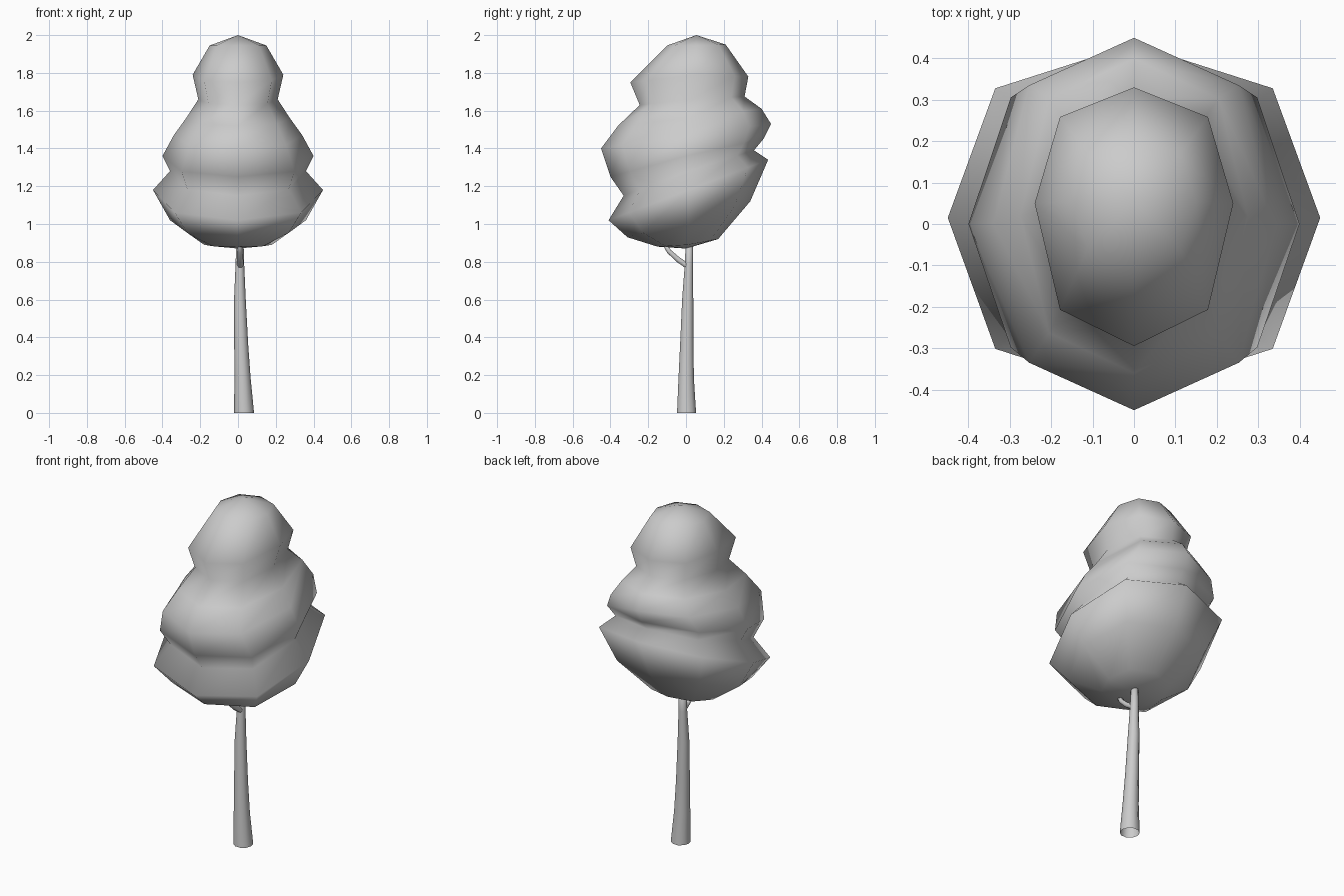
import bpy, bmesh, math
from mathutils import Vector

if "Cube" in bpy.data.objects:
    bpy.data.objects.remove(bpy.data.objects["Cube"])


def finish(bm, name, angle=180):
    bmesh.ops.recalc_face_normals(bm, faces=bm.faces)
    me = bpy.data.meshes.new(name)
    bm.to_mesh(me)
    bm.free()
    ob = bpy.data.objects.new(name, me)
    bpy.context.collection.objects.link(ob)
    for p in me.polygons:
        p.use_smooth = True
    return ob


def bridge(bm, a, b):
    n = len(a)
    for i in range(n):
        bm.faces.new((a[i], a[(i + 1) % n], b[(i + 1) % n], b[i]))


def fan(bm, ring, pole):
    v = bm.verts.new(pole)
    n = len(ring)
    for i in range(n):
        bm.faces.new((ring[i], ring[(i + 1) % n], v))


def crown_ring(bm, fy, fz, by, bz, sx, sy, sz):
    """Tilted eight-sided ring from its front, back and side points."""
    k = 0.745
    pts = []
    for cx, cy in ((1, 0), (k, k), (0, 1), (-k, k), (-1, 0), (-k, -k), (0, -1), (k, -k)):
        ey, ez = (by, bz) if cy > 0 else (fy, fz)
        t = abs(cy)
        pts.append(bm.verts.new((sx * cx, sy + (ey - sy) * t, sz + (ez - sz) * t)))
    return pts


def tube(name, path, sides, cap_end=True):
    """Tapered tube through (x, y, z, radius) points."""
    bm = bmesh.new()
    pts = [Vector(p[:3]) for p in path]
    rings = []
    for i, p in enumerate(pts):
        d = (pts[min(i + 1, len(pts) - 1)] - pts[max(i - 1, 0)]).normalized()
        if i == 0 and p.z == 0:
            d = Vector((0, 0, 1))
        u = d.cross(Vector((0, 1, 0.01))).normalized()
        v = d.cross(u)
        rings.append([bm.verts.new(p + path[i][3] * (u * math.cos(a) + v * math.sin(a)))
                      for a in (2 * math.pi * j / sides for j in range(sides))])
    for a, b in zip(rings, rings[1:]):
        bridge(bm, a, b)
    if cap_end:
        fan(bm, rings[-1], pts[-1])
    return finish(bm, name)


# Foliage: three tilted tiers, front (y, z), back (y, z), side (x, y, z)
rings = [
    (-0.15, 0.88, 0.17, 0.92, 0.18, 0.01, 0.89),
    (-0.31, 0.93, 0.34, 1.12, 0.36, 0.015, 1.02),
    (-0.41, 1.02, 0.435, 1.34, 0.45, 0.015, 1.18),
    (-0.33, 1.15, 0.36, 1.39, 0.36, 0.01, 1.28),
    (-0.40, 1.25, 0.41, 1.45, 0.40, 0.0, 1.36),
    (-0.45, 1.40, 0.45, 1.53, 0.34, 0.0, 1.47),
    (-0.36, 1.52, 0.40, 1.61, 0.275, 0.02, 1.56),
    (-0.245, 1.63, 0.31, 1.675, 0.21, 0.03, 1.66),
    (-0.295, 1.75, 0.33, 1.78, 0.24, 0.05, 1.79),
    (-0.10, 1.945, 0.21, 1.95, 0.15, 0.055, 1.945),
]
bm = bmesh.new()
loops = [crown_ring(bm, *r) for r in rings]
for a, b in zip(loops, loops[1:]):
    bridge(bm, a, b)
fan(bm, loops[0], (0, 0, 0.87))
fan(bm, loops[-1], (0, 0.055, 2.0))
finish(bm, "foliage")

# Trunk, open at the base
tube("trunk", [(0.032, 0.003, 0, 0.053), (0.024, 0.001, 0.18, 0.043),
               (0.017, 0.004, 0.36, 0.037), (0.010, 0.009, 0.6, 0.031),
               (0.010, 0.015, 0.78, 0.023), (0.010, 0.018, 0.95, 0.018)], 10)

# Small side branch
tube("branch", [(0.012, 0.012, 0.775, 0.017), (0.012, -0.04, 0.81, 0.016),
                (0.010, -0.09, 0.855, 0.014), (0.008, -0.13, 0.92, 0.011)], 6)
